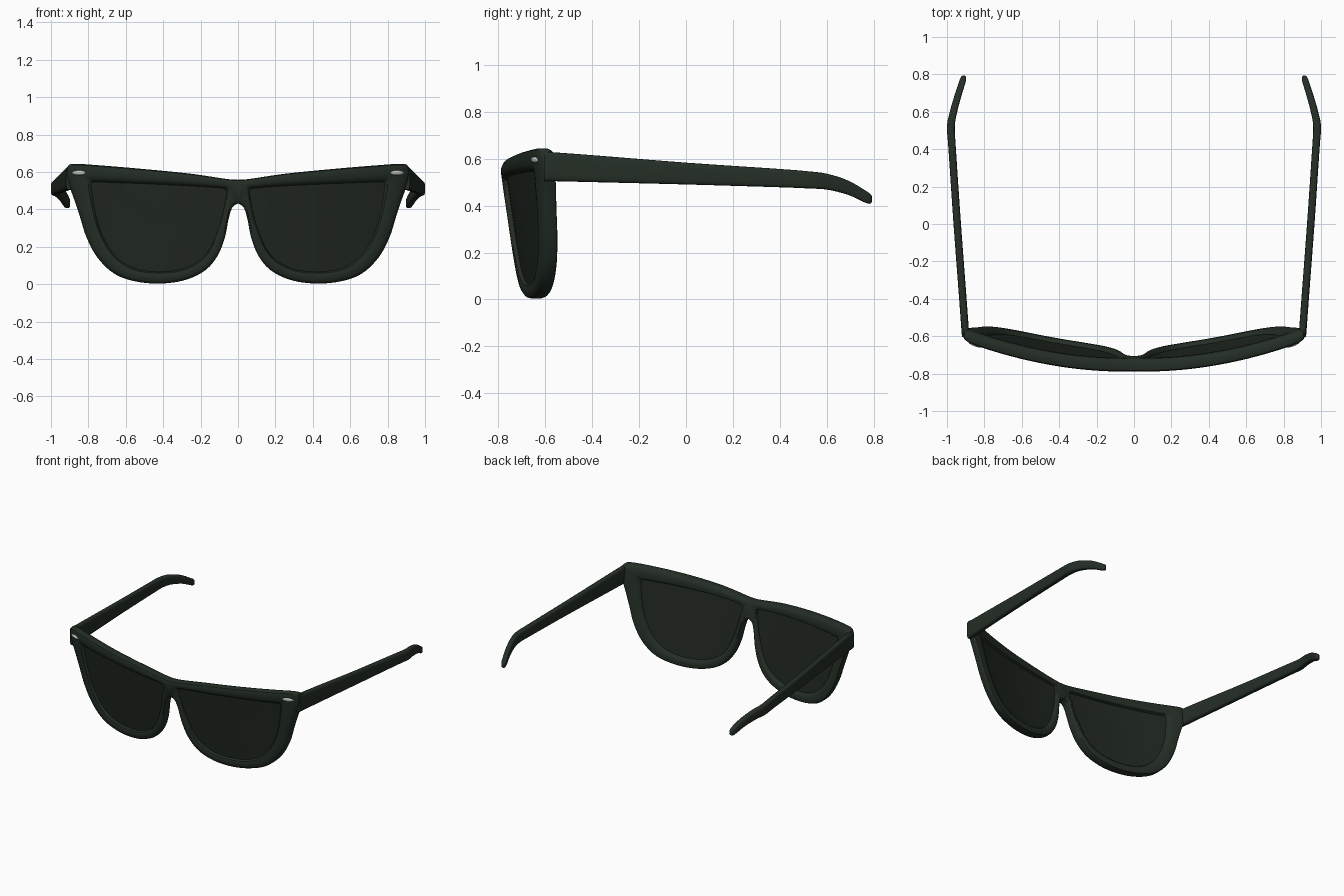
import bpy, math
from mathutils import Vector

old = bpy.data.objects.get("Cube")
if old:
    bpy.data.objects.remove(old)


def material(name, rgb, rough):
    m = bpy.data.materials.new(name)
    m.use_nodes = True
    m.diffuse_color = (*rgb, 1)
    bsdf = m.node_tree.nodes["Principled BSDF"]
    bsdf.inputs["Base Color"].default_value = (*rgb, 1)
    bsdf.inputs["Roughness"].default_value = rough
    return m


FRAME = material("dark green frame", (0.018, 0.028, 0.019), 0.5)
LENS = material("darker green lens", (0.015, 0.021, 0.015), 0.4)
SILVER = material("silver", (0.6, 0.6, 0.6), 0.4)


def spline(points, steps):
    """Smooth curve through tuples of any length."""
    p = [Vector(q) for q in points]
    p = [p[0]] + p + [p[-1]]
    out = []
    for a, b, c, d in zip(p, p[1:], p[2:], p[3:]):
        for i in range(steps):
            t = i / steps
            out.append(b + (c - a) * (t / 2)
                       + (a * 2 - b * 5 + c * 4 - d) * (t * t / 2)
                       + (b * 3 - a - c * 3 + d) * (t ** 3 / 2))
    return out + [p[-1]]


def loft(name, loops, mat, close=False, caps=False):
    """Skin equal loops of points, then mirror the part to the other side."""
    n, k = len(loops[0]), len(loops)
    verts = [v for loop in loops for v in loop]
    faces = []
    for j in range(k if close else k - 1):
        for i in range(n):
            a, b = j * n, (j + 1) % k * n
            i2 = (i + 1) % n
            faces.append((a + i, a + i2, b + i2, b + i))
    if caps:
        faces += [tuple(range(n))[::-1], tuple(range((k - 1) * n, k * n))]
    # leave the mirror plane open
    faces = [f for f in faces if any(abs(verts[i][0]) > 1e-4 for i in f)]
    me = bpy.data.meshes.new(name)
    me.from_pydata(verts, [], faces)
    me.materials.append(mat)
    ob = bpy.data.objects.new(name, me)
    bpy.context.collection.objects.link(ob)
    finish(ob)
    return ob


def finish(ob):
    bpy.ops.object.select_all(action='DESELECT')
    ob.select_set(True)
    bpy.context.view_layer.objects.active = ob
    bpy.ops.object.mode_set(mode='EDIT')
    bpy.ops.mesh.select_all(action='SELECT')
    bpy.ops.mesh.normals_make_consistent(inside=False)
    bpy.ops.object.mode_set(mode='OBJECT')
    bpy.ops.object.shade_smooth_by_angle(angle=math.radians(40))
    mod = ob.modifiers.new("Mirror", 'MIRROR')
    mod.merge_threshold = 0.0005


def front_y(x, z):
    """Wrapped and tilted front surface."""
    return -0.79 + 0.21 * x * x + 0.14 * (0.55 - z)


THICK = 0.07


def place(x, z, depth):
    return (x, front_y(x, z) + THICK * depth, z)


# Paired rim stations: outer x, z and lens opening x, z
rim = [(0, .558, .062, .5), (.06, .562, .085, .513), (.25, .59, .25, .525),
       (.5, .615, .5, .537), (.75, .636, .74, .546), (.88, .643, .775, .546),
       (.91, .625, .785, .535), (.912, .56, .782, .5), (.875, .45, .77, .42),
       (.845, .36, .75, .33), (.81, .25, .715, .24), (.75, .14, .66, .155),
       (.66, .055, .59, .1), (.55, .015, .51, .073), (.42, .003, .41, .066),
       (.29, .02, .3, .08), (.18, .07, .2, .13), (.11, .15, .14, .21),
       (.07, .25, .1, .31), (.05, .35, .078, .39), (.03, .41, .067, .45),
       (0, .432, .062, .475)]
stations = spline(rim, 5)

# Front frame: rounded section swept between the paired outlines
half = [(0, .3), (.07, .1), (.25, 0), (.68, 0), (.88, .08), (1, .3)]
section = half + [(t, 1 - d) for t, d in reversed(half)]
loops = []
for t, d in section:
    loop = []
    for i, (ox, oz, ix, iz) in enumerate(stations):
        x, z = ox + (ix - ox) * t, oz + (iz - oz) * t
        if i in (0, len(stations) - 1) and t < .3:
            x = 0
        loop.append(place(max(x, 0), z, d))
    loops.append(loop)
loft("front_frame", loops, FRAME, close=True)

# Lenses: concentric rings on the wrapped surface, front and back skins
cx, cz = 0.42, 0.33
rings = [(s, .3) for s in (.02, .25, .5, .75, 1.02)]
rings += [(s, .7) for s, _ in reversed(rings)]
loft("lenses", [[place(cx + (ix - cx) * s, cz + (iz - cz) * s, d)
                 for _, _, ix, iz in stations] for s, d in rings], LENS, caps=True)

# Arms: x, y, top z, bottom z, half width
arm = [(.9, -.605, .63, .505, .02), (.915, -.4, .615, .5, .02),
       (.945, 0, .583, .49, .02), (.972, .4, .556, .478, .02),
       (.979, .52, .546, .473, .021), (.965, .6, .536, .468, .02),
       (.94, .69, .507, .446, .019), (.918, .76, .467, .414, .018),
       (.912, .785, .45, .408, .014), (.91, .793, .438, .418, .006)]
loops = []
for x, y, top, bottom, w in spline(arm, 4):
    loop = []
    for i in range(20):
        a = math.tau * i / 20
        c, s = math.cos(a), math.sin(a)
        loop.append((x + w * math.copysign(abs(c) ** .5, c), y,
                     (top + bottom) / 2
                     + (top - bottom) / 2 * math.copysign(abs(s) ** .5, s)))
    loops.append(loop)
loft("arms", loops, FRAME, caps=True)

# Rivets: flattened ovals on the front corners
rx, rz = 0.85, 0.595
loops = []
for k in range(1, 8):
    b = math.pi * k / 8
    loop = []
    for i in range(20):
        a = math.tau * i / 20
        x = rx + .036 * math.sin(b) * math.cos(a)
        z = rz + .013 * math.sin(b) * math.sin(a)
        loop.append((x, front_y(x, z) - .01 * math.cos(b), z))
    loops.append(loop)
loft("rivets", loops, SILVER, caps=True)
